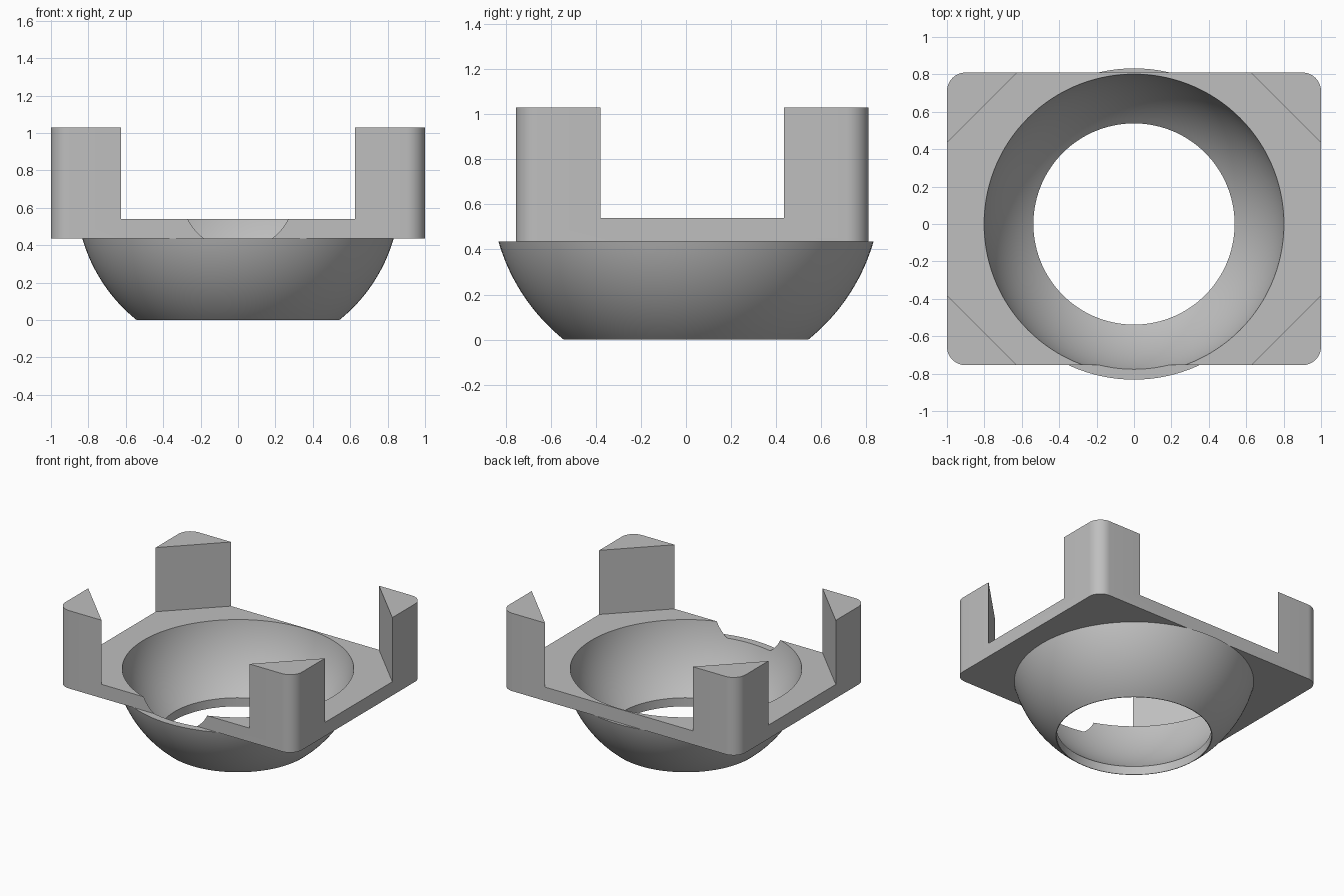
import bpy, bmesh, math

cube = bpy.data.objects.get("Cube")
if cube:
    bpy.data.objects.remove(cube, do_unlink=True)

HALF_X, FRONT, BACK = 1.0, -0.755, 0.81      # plate outline
PLATE_LOW, PLATE_TOP, POST_TOP = 0.435, 0.54, 1.03
CENTRE_Z, R_OUT, R_IN, R_HOLE = 0.675, 0.866, 0.813, 0.538

grey = bpy.data.materials.new("plain grey")
grey.use_nodes = True
colour = (0.52, 0.52, 0.52, 1)
grey.diffuse_color = colour
grey.node_tree.nodes["Principled BSDF"].inputs["Base Color"].default_value = colour


def finish(bm, name):
    bmesh.ops.recalc_face_normals(bm, faces=bm.faces)
    mesh = bpy.data.meshes.new(name)
    bm.to_mesh(mesh)
    bm.free()
    mesh.materials.append(grey)
    obj = bpy.data.objects.new(name, mesh)
    bpy.context.collection.objects.link(obj)
    return obj


def prism(name, outline, low, high):
    bm = bmesh.new()
    face = bm.faces.new([bm.verts.new((x, y, low)) for x, y in outline])
    up = bmesh.ops.extrude_face_region(bm, geom=[face])["geom"]
    verts = [g for g in up if isinstance(g, bmesh.types.BMVert)]
    bmesh.ops.translate(bm, verts=verts, vec=(0, 0, high - low))
    return finish(bm, name)


def lathe(name, profile, steps=120):
    """Solid of revolution about z, with flat caps at both ends."""
    bm = bmesh.new()
    rings = [[bm.verts.new((r * math.cos(2 * math.pi * i / steps),
                            r * math.sin(2 * math.pi * i / steps), z))
              for i in range(steps)] for r, z in profile]
    for a, b in zip(rings, rings[1:]):
        for i in range(steps):
            j = (i + 1) % steps
            bm.faces.new((a[i], a[j], b[j], b[i]))
    bm.faces.new(rings[0])
    bm.faces.new(rings[-1])
    return finish(bm, name)


def sphere_arc(radius, low, high, steps=24):
    heights = [low + (high - low) * i / steps for i in range(steps + 1)]
    return [(math.sqrt(radius ** 2 - (CENTRE_Z - z) ** 2), z) for z in heights]


def combine(obj, other, operation):
    mod = obj.modifiers.new(operation.title(), "BOOLEAN")
    mod.operation, mod.solver, mod.object = operation, "EXACT", other
    bpy.context.view_layer.objects.active = obj
    bpy.ops.object.modifier_apply(modifier=mod.name)
    bpy.data.objects.remove(other, do_unlink=True)


# Rounded block that holds both the plate and the corner posts
radius, outline = 0.1, []
corners = [(1, BACK - radius), (-1, BACK - radius),
           (-1, FRONT + radius), (1, FRONT + radius)]
for k, (side, cy) in enumerate(corners):
    for i in range(13):
        a = math.radians(90 * k + 90 * i / 12)
        outline.append((side * (HALF_X - radius) + radius * math.cos(a),
                        cy + radius * math.sin(a)))
body = prism("bowl_bracket", outline, PLATE_LOW, POST_TOP)

# Clear the middle so four triangular posts remain
right = [(0.525, FRONT - 0.1), (1.1, FRONT + 0.475),
         (1.1, BACK - 0.475), (0.525, BACK + 0.1)]
clearing = right + [(-x, y) for x, y in reversed(right)]
combine(body, prism("post_clearing", clearing, PLATE_TOP, POST_TOP + 0.2), "DIFFERENCE")

# Outer bowl under the plate
combine(body, lathe("bowl_outside", sphere_arc(R_OUT, 0, PLATE_LOW)), "UNION")

# Round hollow with a straight hole through the bottom
ledge = CENTRE_Z - math.sqrt(R_IN ** 2 - R_HOLE ** 2)
hollow = [(R_HOLE, -0.1)] + sphere_arc(R_IN, ledge, 0.62)
combine(body, lathe("bowl_hollow", hollow), "DIFFERENCE")

# Smooth curved walls, crisp edges
bpy.ops.object.select_all(action="DESELECT")
body.select_set(True)
bpy.context.view_layer.objects.active = body
bpy.ops.object.shade_smooth_by_angle(angle=math.radians(25))
